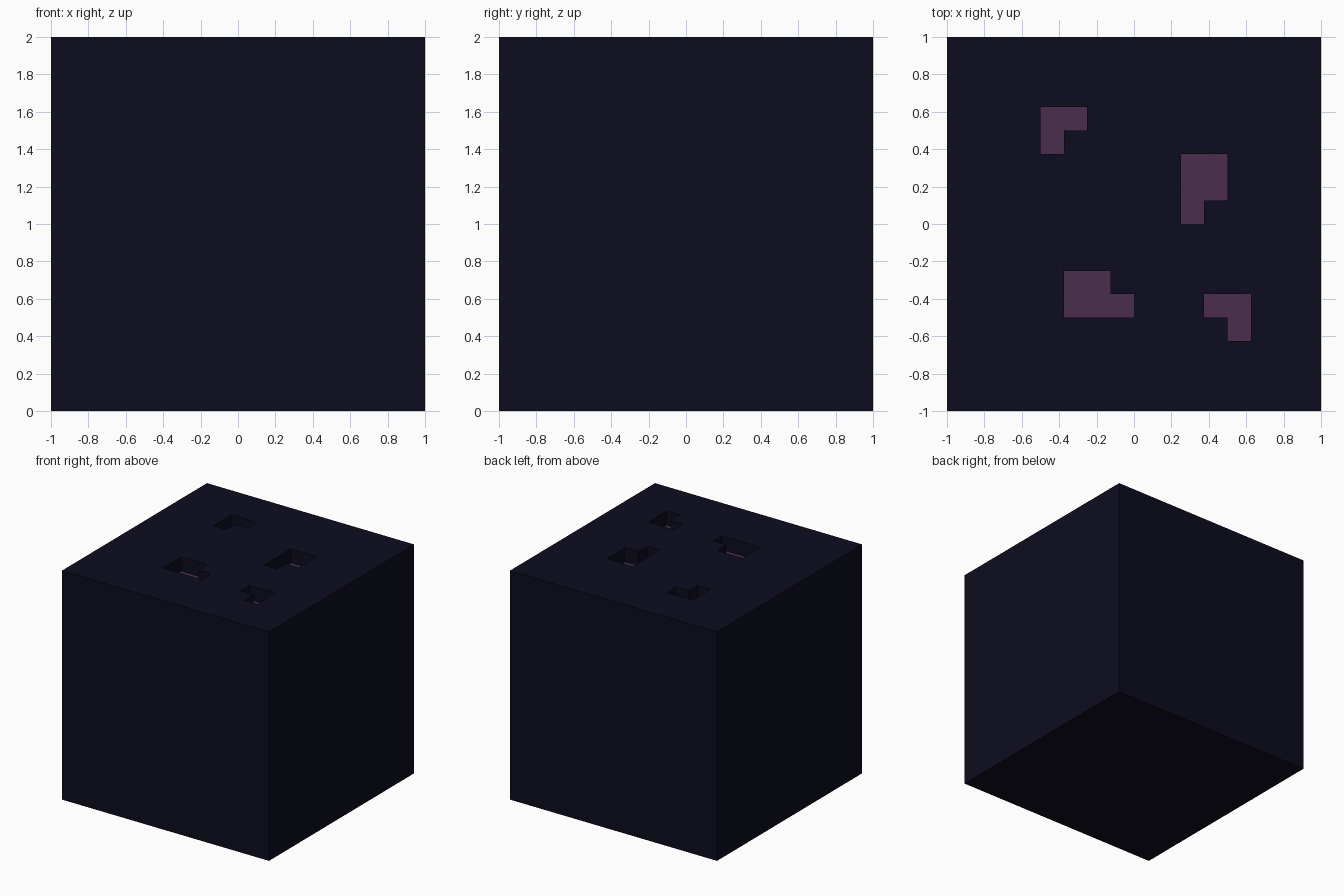
import bpy, bmesh, math
from mathutils import Vector

if "Cube" in bpy.data.objects:
    bpy.data.objects.remove(bpy.data.objects["Cube"])

DEPTH = 0.125


def material(name, rgb):
    m = bpy.data.materials.new(name)
    m.diffuse_color = (*rgb, 1)
    m.use_nodes = True
    m.node_tree.nodes["Principled BSDF"].inputs["Base Color"].default_value = m.diffuse_color
    return m


# Pit outlines as rectangles: x0, x1, y0, y1
PITS = [
    (-0.5, -0.25, 0.5, 0.625), (-0.5, -0.375, 0.375, 0.625),
    (0.25, 0.5, 0.125, 0.375), (0.25, 0.375, 0.0, 0.375),
    (-0.375, -0.125, -0.5, -0.25), (-0.375, 0.0, -0.5, -0.375),
    (0.375, 0.625, -0.5, -0.375), (0.5, 0.625, -0.625, -0.375),
]


def in_pit(f):
    c = f.calc_center_median()
    return any(a < c.x < b and d < c.y < e for a, b, d, e in PITS)


# Top surface on a 16 x 16 grid
bm = bmesh.new()
bmesh.ops.create_grid(bm, x_segments=16, y_segments=16, size=1)
bmesh.ops.translate(bm, verts=bm.verts[:], vec=(0, 0, 2))
rim = [e for e in bm.edges if e.is_boundary]

# Sink the pits, with coloured floors
pits = [f for f in bm.faces if in_pit(f)]
geom = bmesh.ops.extrude_face_region(bm, geom=pits)["geom"]
floors = [g for g in geom if isinstance(g, bmesh.types.BMFace)]
old = [f for f in pits if f.is_valid and f not in floors]
if old:
    bmesh.ops.delete(bm, geom=old, context='FACES')
bmesh.ops.translate(bm, verts=list({v for f in floors for v in f.verts}),
                    vec=(0, 0, -DEPTH))
for f in floors:
    f.material_index = 1

# Block sides and underside
geom = bmesh.ops.extrude_edge_only(bm, edges=rim)["geom"]
for v in (g for g in geom if isinstance(g, bmesh.types.BMVert)):
    v.co.z = 0
base = [e for e in bm.edges if all(abs(v.co.z) < 1e-5 for v in e.verts)]
bmesh.ops.edgeloop_fill(bm, edges=base)

# Merge flat areas and tidy normals
bmesh.ops.recalc_face_normals(bm, faces=bm.faces[:])
bmesh.ops.dissolve_limit(bm, angle_limit=math.radians(1), verts=bm.verts[:],
                         edges=bm.edges[:], delimit={'MATERIAL'})

mesh = bpy.data.meshes.new("block")
bm.to_mesh(mesh)
bm.free()
mesh.materials.append(material("dark navy", (0.0037, 0.0037, 0.0130)))
mesh.materials.append(material("dusty purple", (0.072, 0.027, 0.076)))
block = bpy.data.objects.new("block", mesh)
bpy.context.collection.objects.link(block)
